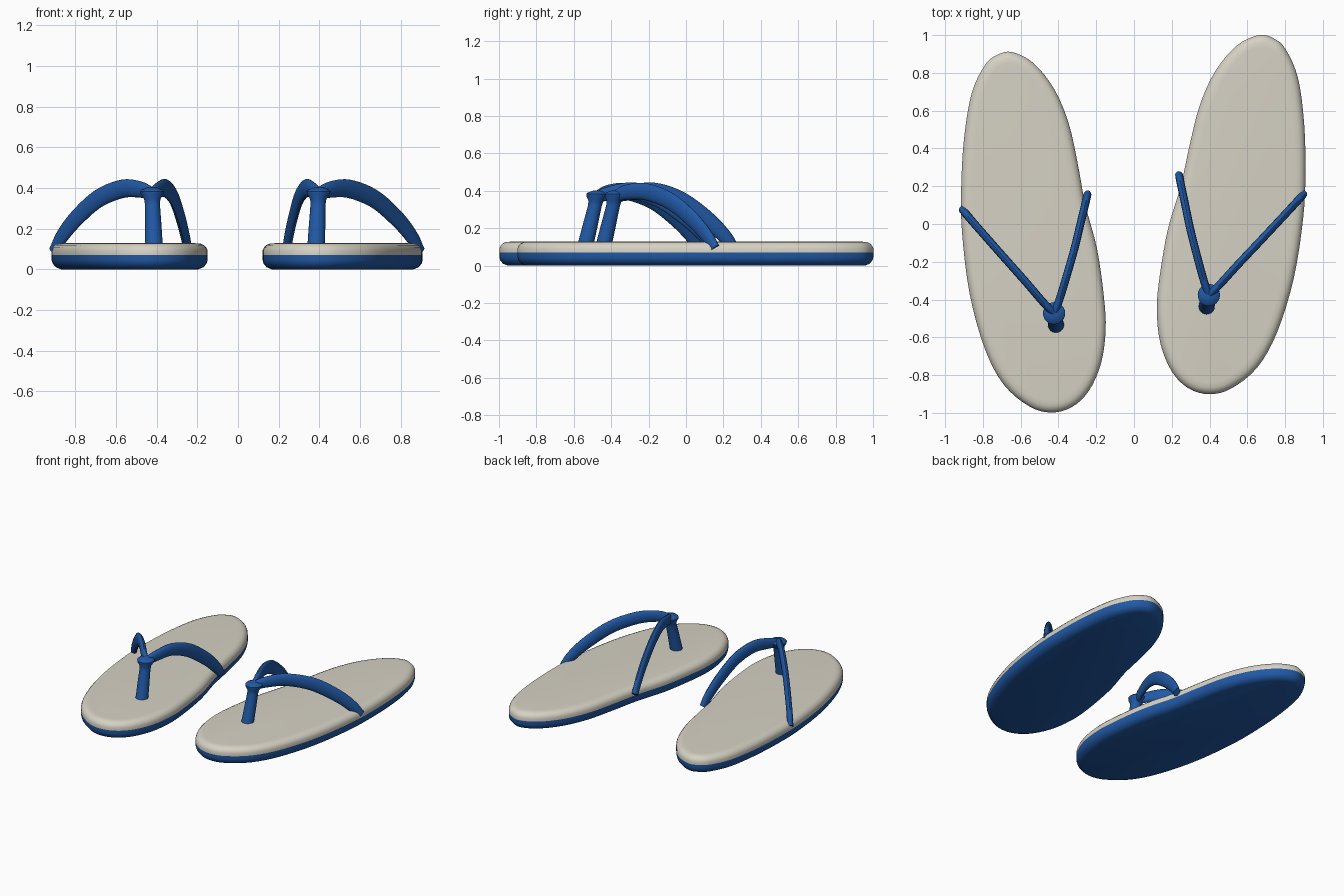
import bpy, bmesh, math
from mathutils import Vector, Matrix

if "Cube" in bpy.data.objects:
    bpy.data.objects.remove(bpy.data.objects["Cube"])


def material(name, rgb):
    m = bpy.data.materials.new(name)
    m.diffuse_color = (*rgb, 1)
    m.use_nodes = True
    m.node_tree.nodes["Principled BSDF"].inputs["Base Color"].default_value = m.diffuse_color
    return m


CREAM = material("cream foam", (0.67, 0.64, 0.55))
BLUE = material("blue rubber", (0.015, 0.10, 0.38))


def spline(pts, steps, closed=False):
    """Catmull-Rom samples through the points."""
    pts = [Vector(p) for p in pts]
    n = len(pts)
    if closed:
        get = lambda i: pts[i % n]
    else:
        ends = [2 * pts[0] - pts[1]] + pts + [2 * pts[-1] - pts[-2]]
        get = lambda i: ends[i + 1]
    out = []
    for i in range(n if closed else n - 1):
        a, b, c, d = (get(i + k) for k in (-1, 0, 1, 2))
        for s in range(steps):
            t = s / steps
            out.append(0.5 * (2 * b + (c - a) * t + (2 * a - 5 * b + 4 * c - d) * t * t
                              + (3 * b - a - 3 * c + d) * t ** 3))
    if not closed:
        out.append(pts[-1])
    return out


def loft(name, rings, xf, mats, rule=None):
    """Skin a stack of rings, cap both ends, place with xf."""
    bm = bmesh.new()
    loops = [[bm.verts.new(p) for p in r] for r in rings]
    n = len(loops[0])
    for a, b in zip(loops, loops[1:]):
        for i in range(n):
            j = (i + 1) % n
            bm.faces.new((a[i], a[j], b[j], b[i]))
    bm.faces.new(loops[0][::-1])
    bm.faces.new(loops[-1])
    if rule:
        for f in bm.faces:
            f.material_index = rule(f.calc_center_median())
    bm.transform(xf)
    bmesh.ops.recalc_face_normals(bm, faces=bm.faces)
    me = bpy.data.meshes.new(name)
    bm.to_mesh(me)
    bm.free()
    for m in mats:
        me.materials.append(m)
    ob = bpy.data.objects.new(name, me)
    bpy.context.collection.objects.link(ob)
    bpy.ops.object.select_all(action='DESELECT')
    ob.select_set(True)
    bpy.context.view_layer.objects.active = ob
    bpy.ops.object.shade_smooth_by_angle(angle=math.radians(40))
    return ob


# Sole outline of the left shoe, clockwise from the heel
OUTLINE = [(-.645, .91), (-.53, .85), (-.42, .71), (-.345, .53), (-.298, .32), (-.257, .10),
           (-.196, -.13), (-.16, -.38), (-.15, -.56), (-.175, -.74), (-.24, -.885),
           (-.33, -.97), (-.44, -.998), (-.555, -.965), (-.69, -.85), (-.79, -.66),
           (-.87, -.37), (-.91, -.05), (-.915, .185), (-.90, .45), (-.86, .69),
           (-.79, .84), (-.725, .895)]
# Edge profile of the sole: inset, height
EDGE = [(.045, 0), (.02, .01), (.005, .028), (0, .045), (0, .07), (0, .092),
        (.006, .106), (.018, .119), (.035, .126), (.06, .128)]
SPLIT = .07

# Strap centre lines of the left shoe, from post to sole edge
OUTER = [(-.422, -.475, .37), (-.48, -.415, .392), (-.57, -.31, .395), (-.69, -.175, .345),
         (-.80, -.05, .245), (-.87, .03, .155), (-.905, .073, .09)]
INNER = [(-.422, -.475, .37), (-.39, -.385, .39), (-.355, -.27, .398), (-.315, -.13, .35),
         (-.28, .015, .245), (-.257, .11, .15), (-.247, .153, .09)]


def sole_rings():
    pts = spline(OUTLINE, 4, closed=True)
    n = len(pts)
    rings = []
    for inset, z in EDGE:
        ring = []
        for i, p in enumerate(pts):
            t = (pts[(i + 1) % n] - pts[i - 1]).normalized()
            q = p + Vector((t.y, -t.x)) * inset
            ring.append((q.x, q.y, z))
        rings.append(ring)
    return rings


def strap_rings(path):
    pts = spline(path, 5)
    rings = []
    for i, p in enumerate(pts):
        t = (pts[min(i + 1, len(pts) - 1)] - pts[max(i - 1, 0)]).normalized()
        side = t.cross(Vector((0, 0, 1))).normalized()
        up = side.cross(t)
        s = i / (len(pts) - 1)
        tall = .03 + .017 * math.sin(math.pi * min(1, s * 1.05)) ** 0.8 if s < .95 else .03
        rings.append([p + side * .021 * math.cos(a) + up * tall * math.sin(a)
                      for a in (k * math.tau / 16 for k in range(16))])
    return rings


def post_rings():
    # leaning toe post with a flared head: radius, height
    prof = [(.043, .11), (.041, .2), (.037, .32), (.04, .345), (.056, .37), (.059, .383),
            (.05, .392), (.02, .402)]
    rings = []
    for r, z in prof:
        s = min(1, (z - .12) / .26)
        cx, cy = -.413 - .01 * s, -.535 + .062 * s
        rings.append([(cx + r * math.cos(a), cy + r * math.sin(a), z)
                      for a in (k * math.tau / 24 for k in range(24))])
    return rings


# Right shoe is the left one mirrored, turned slightly and moved back
pivot = Vector((.55, .42, 0))
mirror = (Matrix.Translation(pivot + Vector((0, .093, 0))) @ Matrix.Rotation(-.03, 4, 'Z')
          @ Matrix.Translation(-pivot) @ Matrix.Scale(-1, 4, (1, 0, 0)))

for label, xf in (("left", Matrix.Identity(4)), ("right", mirror)):
    loft(label + "_sole", sole_rings(), xf, [BLUE, CREAM], lambda c: int(c.z > SPLIT))
    loft(label + "_toe_post", post_rings(), xf, [BLUE])
    loft(label + "_outer_strap", strap_rings(OUTER), xf, [BLUE])
    loft(label + "_inner_strap", strap_rings(INNER), xf, [BLUE])
